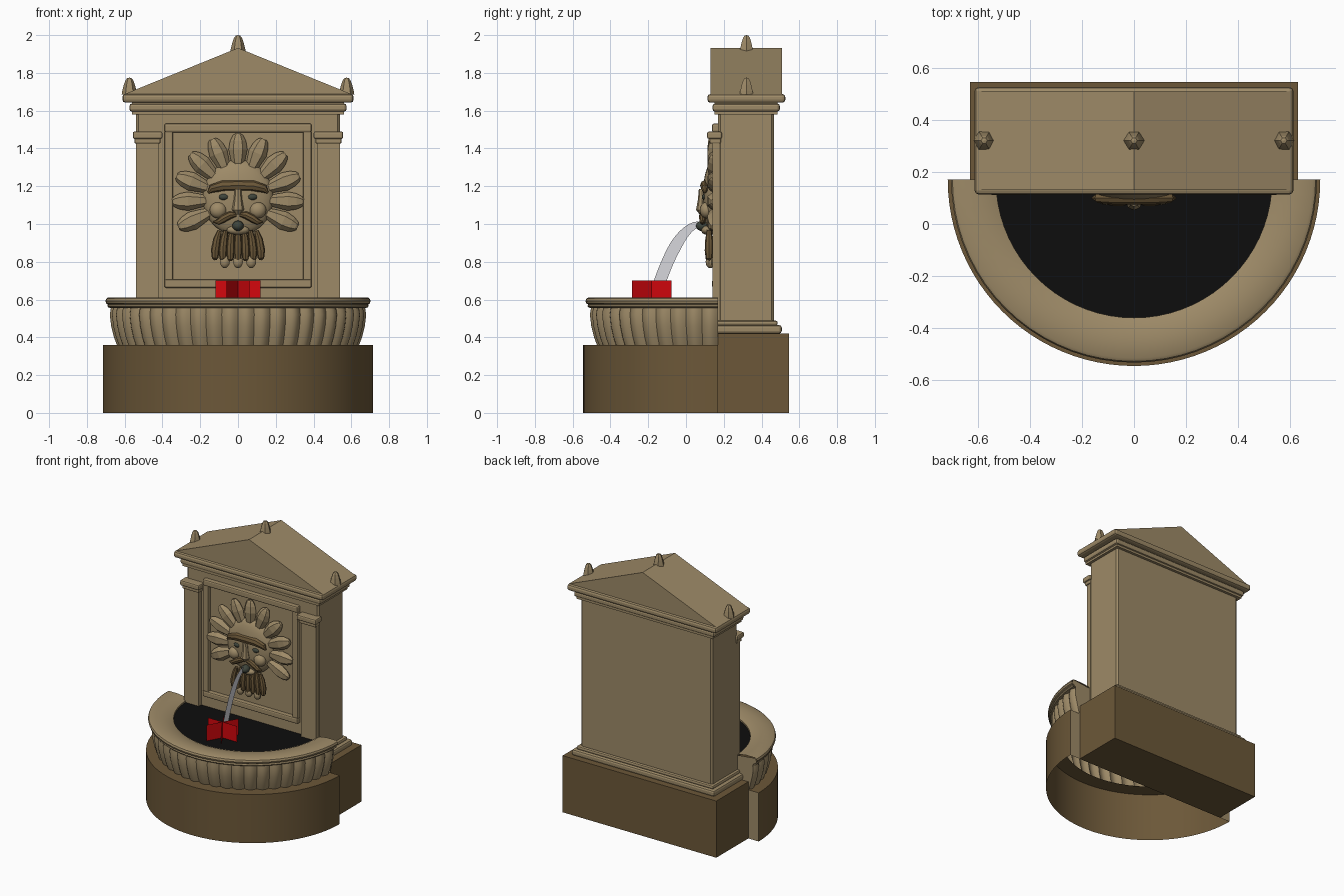
import bpy, bmesh, math
from math import pi, sin, cos
from mathutils import Vector

if "Cube" in bpy.data.objects:
    bpy.data.objects.remove(bpy.data.objects["Cube"])


def material(name, r, g, b):
    m = bpy.data.materials.new(name)
    m.diffuse_color = (r, g, b, 1)
    m.use_nodes = True
    m.node_tree.nodes["Principled BSDF"].inputs["Base Color"].default_value = m.diffuse_color
    return m


STONE = material("stone", 0.34, 0.255, 0.137)
BROWN = material("brown stone", 0.15, 0.097, 0.040)
WATER = material("dark water", 0.004, 0.004, 0.004)
JET = material("pale water", 0.68, 0.68, 0.72)
RED = material("red", 0.66, 0.002, 0.004)
GREEN = material("dark bronze", 0.05, 0.06, 0.045)


def finish(name, bm, mat, smooth=True, normals=True):
    bmesh.ops.remove_doubles(bm, verts=bm.verts, dist=1e-5)
    if normals:
        bmesh.ops.recalc_face_normals(bm, faces=bm.faces)
    me = bpy.data.meshes.new(name)
    bm.to_mesh(me)
    bm.free()
    me.materials.append(mat)
    if smooth:
        for p in me.polygons:
            p.use_smooth = True
        me.set_sharp_from_angle(angle=math.radians(35))
    ob = bpy.data.objects.new(name, me)
    bpy.context.collection.objects.link(ob)
    return ob


def box(name, x, y, z, mat=STONE, bevel=0.0, segs=2):
    bm = bmesh.new()
    bmesh.ops.create_cube(bm, size=1)
    for v in bm.verts:
        for i, (a, b) in enumerate((x, y, z)):
            v.co[i] = a if v.co[i] < 0 else b
    if bevel:
        bmesh.ops.bevel(bm, geom=bm.edges[:], offset=bevel, segments=segs,
                        profile=0.5, affect='EDGES')
    return finish(name, bm, mat, smooth=False)


def sheet(name, polys, mat, normals=False):
    bm = bmesh.new()
    for poly in polys:
        bm.faces.new([bm.verts.new(p) for p in poly])
    return finish(name, bm, mat, False, normals)


def lathe(name, profile, centre, segs, mat=STONE, a0=0.0, a1=2 * pi,
          ripple=0.0, flutes=1, smooth=True):
    """Turn (radius, height) points about z; ripple adds rounded flutes."""
    bm = bmesh.new()
    rows = []
    for i in range(segs + 1):
        a = a0 + (a1 - a0) * i / segs
        d = ripple * (abs(sin(flutes * (a - a0))) - 0.6)
        rows.append([bm.verts.new((centre[0] + (r + d) * cos(a),
                                   centre[1] + (r + d) * sin(a),
                                   centre[2] + h)) for r, h in profile])
    for p, q in zip(rows, rows[1:]):
        for j in range(len(profile) - 1):
            bm.faces.new((p[j], q[j], q[j + 1], p[j + 1]))
    return finish(name, bm, mat, smooth, False)


def tube(name, path, radii, y, mat, depth=1.0, sides=8, smooth=True):
    """Tapered strand along an (x, z) path at depth y."""
    bm = bmesh.new()
    pts = [Vector(p) for p in path]
    rings = []
    for i, (p, r) in enumerate(zip(pts, radii)):
        t = (pts[min(i + 1, len(pts) - 1)] - pts[max(i - 1, 0)]).normalized()
        n = Vector((-t.y, t.x))
        ring = []
        for k in range(sides):
            a = 2 * pi * k / sides
            q = p + n * r * cos(a)
            ring.append(bm.verts.new((q.x, y + r * depth * sin(a), q.y)))
        rings.append(ring)
    for a, b in zip(rings, rings[1:]):
        for k in range(sides):
            m = (k + 1) % sides
            bm.faces.new((a[k], a[m], b[m], b[k]))
    bm.faces.new(rings[0])
    bm.faces.new(rings[-1])
    return finish(name, bm, mat, smooth)


def ball(name, loc, size, mat=STONE, u=16, v=10):
    bm = bmesh.new()
    bmesh.ops.create_uvsphere(bm, u_segments=u, v_segments=v, radius=1)
    for vert in bm.verts:
        vert.co = Vector([c * s + l for c, s, l in zip(vert.co, size, loc)])
    return finish(name, bm, mat)


# Plinth: rear block and hollow half-round front wall
C = (0, 0.17, 0)
box("rear_plinth", (-0.63, 0.63), (0.17, 0.545), (0, 0.42), BROWN)
lathe("front_plinth", [(0.715, 0), (0.715, 0.36), (0.60, 0.36)], C, 48, BROWN, pi, 2 * pi)

# Basin: fluted bowl, moulded rim, water and end caps
lathe("fluted_bowl", [(0.635, 0.36), (0.65, 0.40), (0.665, 0.46), (0.672, 0.52), (0.665, 0.565)],
      C, 144, STONE, pi, 2 * pi, 0.02, 24)
lathe("basin_rim", [(0.66, 0.555), (0.685, 0.557), (0.692, 0.565), (0.688, 0.575), (0.698, 0.58),
                    (0.702, 0.592), (0.697, 0.605), (0.685, 0.612), (0.61, 0.612),
                    (0.56, 0.605), (0.53, 0.592), (0.53, 0.57)],
      C, 36, STONE, pi, 2 * pi)
lathe("basin_water", [(0.535, 0.58), (0, 0.58)], C, 48, WATER, pi, 2 * pi)
for s, side in ((-1, "left"), (1, "right")):
    sheet(side + "_basin_end", [[(s * x, 0.17, z) for x, z in (
        (0.53, 0), (0.715, 0), (0.715, 0.36), (0.635, 0.36), (0.67, 0.5),
        (0.67, 0.56), (0.70, 0.58), (0.69, 0.61), (0.53, 0.592))]], STONE)

# Pier with base mouldings
box("pier", (-0.54, 0.54), (0.17, 0.465), (0.42, 1.60), bevel=0.012, segs=1)
box("pier_base_lower", (-0.585, 0.585), (0.14, 0.507), (0.42, 0.465), bevel=0.014)
box("pier_base_upper", (-0.56, 0.56), (0.15, 0.485), (0.462, 0.488), bevel=0.01)

# Cornice and gabled roof
box("cornice_lower", (-0.575, 0.575), (0.14, 0.497), (1.595, 1.638), bevel=0.014)
box("cornice_neck", (-0.56, 0.56), (0.15, 0.485), (1.58, 1.65))
box("cornice_upper", (-0.612, 0.612), (0.113, 0.526), (1.642, 1.688), bevel=0.016)
tri = ((-0.605, 1.686), (0.605, 1.686), (0, 1.932))
f, b = [[(x, y, z) for x, z in tri] for y in (0.13, 0.508)]
sheet("gable_roof", [f, b[::-1]] + [[f[i], b[i], b[(i + 1) % 3], f[(i + 1) % 3]]
                                    for i in range(3)], STONE, True)
for x, z, side in ((-0.575, 1.685, "left"), (0, 1.91, "top"), (0.575, 1.685, "right")):
    lathe(side + "_finial", [(0.041, 0), (0.038, 0.018), (0.030, 0.05), (0.021, 0.075),
                             (0.012, 0.087), (0, 0.09)], (x, 0.32, z), 6, smooth=False)

# Pilasters with capitals, and the raised panel frame
for s, side in ((-1, "left"), (1, "right")):
    def span(a, c):
        return tuple(sorted((s * a, s * c)))
    box(side + "_pilaster", span(0.42, 0.54), (0.14, 0.18), (0.488, 1.44))
    box(side + "_capital_lower", span(0.41, 0.548), (0.125, 0.185), (1.425, 1.455), bevel=0.008)
    box(side + "_capital_upper", span(0.40, 0.557), (0.112, 0.19), (1.45, 1.49), bevel=0.01)
    box(side + "_frame", span(0.345, 0.39), (0.142, 0.18), (0.70, 1.49), bevel=0.008)
box("frame_top", (-0.39, 0.39), (0.138, 0.18), (1.485, 1.532), bevel=0.01)
box("frame_bottom", (-0.39, 0.39), (0.138, 0.18), (0.662, 0.707), bevel=0.01)

# Mask: ring of petals round an oval face
for k in range(-5, 6):
    a = pi / 2 + math.radians(23) * k
    tube("petal_%d" % (k + 6), [(r * cos(a), 1.13 + r * sin(a)) for r in
                                (0.15, 0.20, 0.265, 0.31, 0.338, 0.348)],
         (0.022, 0.036, 0.05, 0.042, 0.028, 0.016), 0.143, STONE, 0.7, 6, False)
ball("face", (0, 0.15, 1.14), (0.188, 0.062, 0.2), u=24, v=14)
tube("brow", [(-0.158, 1.165), (-0.14, 1.187), (-0.08, 1.202), (0, 1.203), (0.08, 1.202),
              (0.14, 1.187), (0.158, 1.165)],
     (0.006, 0.022, 0.029, 0.03, 0.029, 0.022, 0.006), 0.10, BROWN, 0.85)
tube("nose", [(0, 1.185), (0, 1.13), (0, 1.075), (0, 1.05)],
     (0.017, 0.022, 0.032, 0.012), 0.085, STONE, 1.0)
for s, side in ((-1, "left"), (1, "right")):
    ball(side + "_eye", (s * 0.075, 0.10, 1.143), (0.028, 0.016, 0.017), GREEN, 10, 6)
    ball(side + "_cheek", (s * 0.105, 0.108, 1.073), (0.045, 0.035, 0.043))
    tube(side + "_moustache", [(s * x, z) for x, z in (
        (0.008, 1.05), (0.04, 1.048), (0.075, 1.03), (0.105, 1.01), (0.132, 1.012))],
        (0.01, 0.02, 0.021, 0.016, 0.004), 0.088, BROWN, 0.9)
ball("lower_lip", (0, 0.11, 0.968), (0.06, 0.03, 0.025))
ball("spout", (0, 0.088, 0.99), (0.03, 0.035, 0.028), GREEN, 12, 8)

# Beard strands with pale curls underneath
for k in range(-3, 4):
    x, low = k * 0.036, 0.80 + 0.003 * abs(k)
    tube("beard_strand_%d" % (k + 4), [(x * 0.9, 0.965), (x * 1.03, 0.92), (x * 1.12, 0.86),
                                       (x * 1.12, low + 0.01), (x * 1.1, low)],
         (0.012, 0.02, 0.023, 0.017, 0.006), 0.122, BROWN, 1.0)
for k in (-1, 0, 1):
    ball("beard_curl_%d" % (k + 2), (k * 0.07, 0.128, 0.80), (0.027, 0.024, 0.034), u=10, v=8)

# Flat arching water jet
top, low = [], []
for i in range(13):
    t = i / 12
    c = Vector((0.065 - 0.24 * t, 0.998 - 0.04 * t - 0.375 * t * t))
    n = Vector((-(0.04 + 0.75 * t), 0.24)).normalized() * (0.016 + 0.016 * min(1, 2 * t))
    top.append((0, c.x + n.x, c.y + n.y))
    low.append((0, c.x - n.x, c.y - n.y))
sheet("water_jet", [[top[i], low[i], low[i + 1], top[i + 1]] for i in range(12)], JET)

# Splash: three crossed upright planes
quads = []
for a in (0, pi / 3, 2 * pi / 3):
    dx, dy = 0.12 * cos(a), 0.12 * sin(a)
    quads.append([(-dx, -0.182 - dy, 0.582), (dx, -0.182 + dy, 0.582),
                  (dx, -0.182 + dy, 0.70), (-dx, -0.182 - dy, 0.70)])
sheet("splash", quads, RED)
